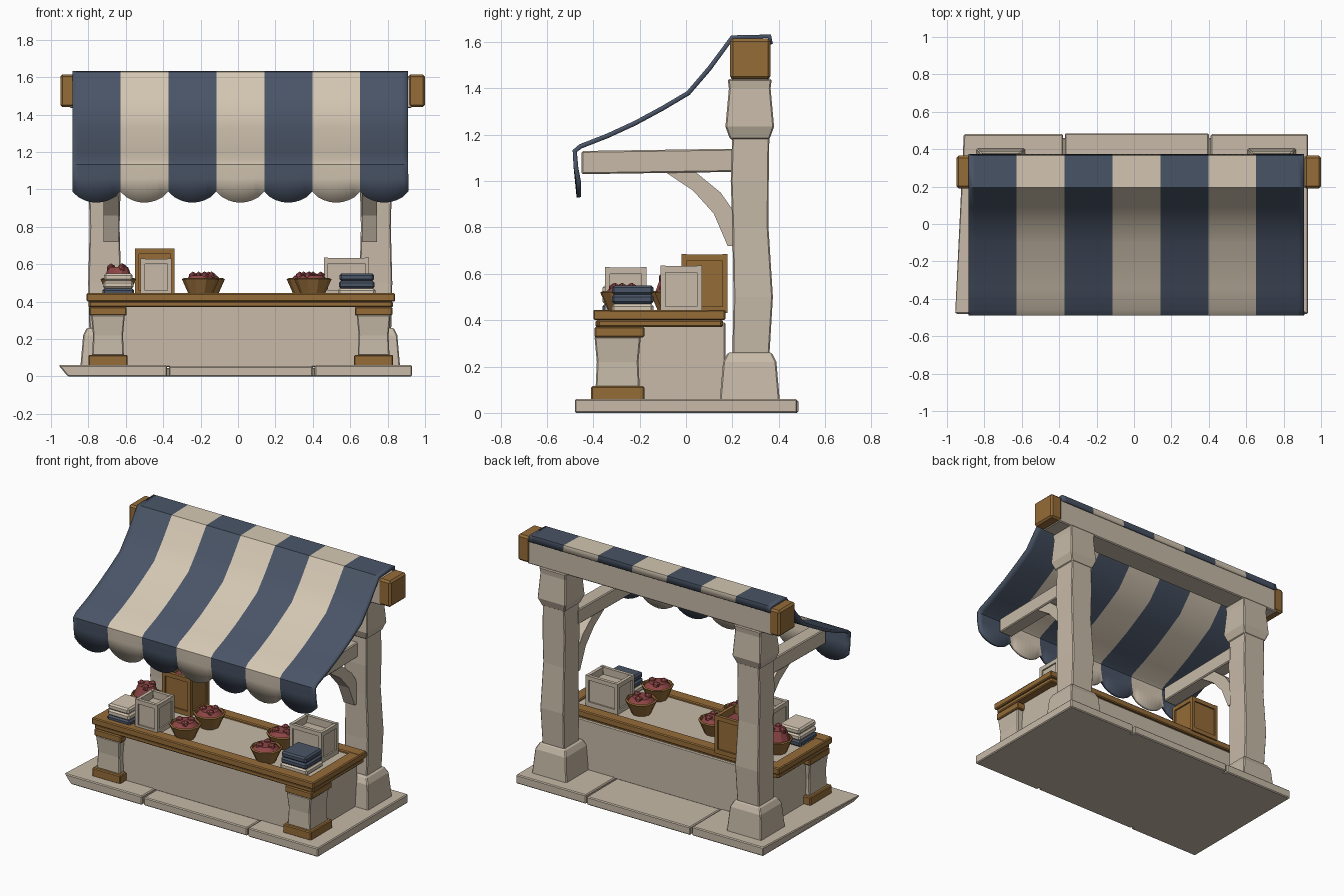
import bpy, bmesh, math
from mathutils import Vector

if "Cube" in bpy.data.objects:
    bpy.data.objects.remove(bpy.data.objects["Cube"])


def mat(name, rgb):
    m = bpy.data.materials.new(name)
    m.diffuse_color = (*rgb, 1)
    m.use_nodes = True
    m.node_tree.nodes["Principled BSDF"].inputs["Base Color"].default_value = m.diffuse_color
    return m


STONE = mat("warm_cream", (0.57, 0.49, 0.39))
CLOTH = mat("cloth_cream", (0.66, 0.57, 0.45))
NAVY = mat("navy_cloth", (0.068, 0.09, 0.135))
WOOD = mat("brown_wood", (0.30, 0.15, 0.04))
RED = mat("red_fruit", (0.27, 0.06, 0.06))


def finish(name, bm, mats, bevel=0.0, smooth=None):
    bmesh.ops.recalc_face_normals(bm, faces=bm.faces)
    me = bpy.data.meshes.new(name)
    bm.to_mesh(me)
    bm.free()
    for m in mats:
        me.materials.append(m)
    ob = bpy.data.objects.new(name, me)
    bpy.context.collection.objects.link(ob)
    if bevel:
        b = ob.modifiers.new("bevel", 'BEVEL')
        b.width, b.segments = bevel, 1
    if smooth:
        bpy.ops.object.select_all(action='DESELECT')
        ob.select_set(True)
        bpy.context.view_layer.objects.active = ob
        bpy.ops.object.shade_smooth_by_angle(angle=math.radians(smooth))
    return ob


def loft(name, sections, m, bevel=0.006):
    """Stack rectangles (z, x centre, y centre, half x, half y) into one solid."""
    bm = bmesh.new()
    rings = [[bm.verts.new((cx + a * hx, cy + b * hy, z))
              for a, b in ((-1, -1), (1, -1), (1, 1), (-1, 1))]
             for z, cx, cy, hx, hy in sections]
    bm.faces.new(rings[0])
    bm.faces.new(rings[-1])
    for r, t in zip(rings, rings[1:]):
        for i in range(4):
            bm.faces.new((r[i], r[(i + 1) % 4], t[(i + 1) % 4], t[i]))
    return finish(name, bm, [m], bevel)


def box(name, x, y, z, m, bevel=0.006):
    cx, cy, hx, hy = sum(x) / 2, sum(y) / 2, (x[1] - x[0]) / 2, (y[1] - y[0]) / 2
    return loft(name, [(z[0], cx, cy, hx, hy), (z[1], cx, cy, hx, hy)], m, bevel)


def side_extrude(name, pts, x0, x1, m, bevel=0.006):
    """Extrude a (y, z) outline along x."""
    bm = bmesh.new()
    a = [bm.verts.new((x0, y, z)) for y, z in pts]
    b = [bm.verts.new((x1, y, z)) for y, z in pts]
    bm.faces.new(a)
    bm.faces.new(b)
    n = len(pts)
    for i in range(n):
        bm.faces.new((a[i], a[(i + 1) % n], b[(i + 1) % n], b[i]))
    return finish(name, bm, [m], bevel)


# Paved base: three slabs, the left one with a chipped corner
box("base_core", (-0.89, 0.9), (-0.46, 0.46), (0, 0.045), STONE)
left = box("base_slab_left", (-0.91, -0.38), (-0.48, 0.48), (0, 0.06), STONE)
left.data.vertices[4].co.x = -0.96
box("base_slab_middle", (-0.37, 0.40), (-0.475, 0.485), (0, 0.055), STONE)
box("base_slab_right", (0.41, 0.93), (-0.48, 0.48), (0, 0.06), STONE)

# Counter body, top and wooden rim
box("counter_body", (-0.75, 0.77), (-0.345, 0.17), (0.05, 0.39), STONE)
box("counter_top", (-0.75, 0.77), (-0.34, 0.12), (0.38, 0.43), STONE, 0)
for name, y in (("front", (-0.40, -0.32)), ("back", (0.09, 0.17))):
    box("counter_rim_" + name, (-0.81, 0.84), y, (0.40, 0.445), WOOD)
    box("counter_trim_" + name, (-0.795, 0.825), (y[0] + 0.01, y[1] - 0.01), (0.37, 0.40), WOOD)
for name, x in (("left", (-0.81, -0.73)), ("right", (0.76, 0.84))):
    box("counter_rim_" + name, x, (-0.395, 0.165), (0.40, 0.443), WOOD)
    box("counter_trim_" + name, (x[0] + 0.01, x[1] - 0.01), (-0.38, 0.155), (0.37, 0.40), WOOD)

# Mirrored structure: counter legs, posts, arms and braces
for side, s in (("left", -1), ("right", 1)):
    lx = 0.015 + s * 0.71
    box("leg_foot_" + side, (lx - 0.105, lx + 0.105), (-0.41, -0.18), (0.055, 0.115), WOOD)
    loft("leg_block_" + side, [(0.11, lx, -0.295, 0.085, 0.095), (0.22, lx, -0.295, 0.08, 0.09),
                               (0.33, lx, -0.295, 0.09, 0.1)], STONE)
    box("leg_cap_" + side, (lx - 0.1, lx + 0.1), (-0.395, -0.18), (0.325, 0.372), WOOD)

    px = 0.012 + s * 0.725
    loft("post_base_" + side, [(0.05, px, 0.275, 0.13, 0.13), (0.22, px, 0.275, 0.115, 0.115),
                               (0.26, px, 0.275, 0.095, 0.095)], STONE)
    loft("post_shaft_" + side, [(0.25, px, 0.28, 0.082, 0.08), (0.5, px, 0.29, 0.088, 0.085),
                                (0.8, px, 0.278, 0.08, 0.078), (1.0, px, 0.275, 0.085, 0.082),
                                (1.22, px, 0.28, 0.08, 0.08)], STONE)
    loft("post_capital_" + side, [(1.18, px, 0.275, 0.085, 0.085), (1.235, px, 0.275, 0.105, 0.105),
                                  (1.40, px, 0.275, 0.095, 0.09), (1.44, px, 0.275, 0.1, 0.095)], STONE)

    ax = 0.012 + s * 0.69
    side_extrude("awning_arm_" + side, [(-0.45, 1.03), (0.22, 1.04), (0.22, 1.14), (-0.45, 1.13)],
                 ax - 0.05, ax + 0.05, STONE)
    side_extrude("brace_" + side, [(-0.09, 1.04), (0.03, 0.96), (0.12, 0.86), (0.18, 0.72), (0.22, 0.72),
                                   (0.22, 0.85), (0.15, 0.95), (0.04, 1.04)],
                 ax - 0.04, ax + 0.04, STONE, 0)

# Ridge beam with wooden ends
box("ridge_beam", (-0.9, 0.93), (0.195, 0.36), (1.435, 1.605), STONE)
box("beam_end_left", (-0.95, -0.87), (0.19, 0.365), (1.44, 1.615), WOOD, 0.012)
box("beam_end_right", (0.91, 1.0), (0.19, 0.365), (1.44, 1.615), WOOD, 0.012)

# Striped awning: sagging profile swept along x, ending in a scalloped valance
profile = [(0.365, 1.59), (0.36, 1.625), (0.2, 1.62), (0.1, 1.485), (0.01, 1.38), (-0.1, 1.315),
           (-0.22, 1.25), (-0.34, 1.195), (-0.455, 1.15), (-0.48, 1.13), (-0.475, 1.06)]
STRIPES, SUB, X0, X1 = 7, 8, -0.885, 0.91
bm = bmesh.new()
cols = []
for i in range(STRIPES * SUB + 1):
    x = X0 + (X1 - X0) * i / (STRIPES * SUB)
    drop = abs(math.sin(math.pi * i / SUB)) ** 0.7
    pts = profile + [(-0.462, 0.99 - 0.06 * drop)]
    cols.append([bm.verts.new((x, y, z)) for y, z in pts])
for i, (a, b) in enumerate(zip(cols, cols[1:])):
    for j in range(len(a) - 1):
        f = bm.faces.new((a[j], a[j + 1], b[j + 1], b[j]))
        f.material_index = (i // SUB) % 2
awning = finish("striped_awning", bm, [NAVY, CLOTH], smooth=35)
sol = awning.modifiers.new("thickness", 'SOLIDIFY')
sol.thickness, sol.offset = 0.02, 0


# Goods on the counter
def crate(name, x, y, z0, z1, m, fill):
    t = 0.022
    (xa, xb), (ya, yb) = x, y
    box(name + "_floor", (xa + .01, xb - .01), (ya + .01, yb - .01), (z0, z0 + 0.02), m, 0)
    for k, (px, py) in enumerate(((xa, ya), (xb - t, ya), (xb - t, yb - t), (xa, yb - t))):
        box(f"{name}_corner_{k}", (px, px + t), (py, py + t), (z0, z1), m, 0)
    for lvl, (za, zb) in (("low", (z0, z0 + 0.03)), ("high", (z1 - 0.03, z1 - 0.002))):
        for k, yy in enumerate((ya, yb - t)):
            box(f"{name}_rail_{lvl}_x{k}", (xa + t, xb - t), (yy, yy + t), (za, zb), m, 0)
        for k, xx in enumerate((xa, xb - t)):
            box(f"{name}_rail_{lvl}_y{k}", (xx, xx + t), (ya + t, yb - t), (za, zb), m, 0)
    # recessed side panels
    for k, yy in enumerate((ya + 0.01, yb - 0.018)):
        box(f"{name}_panel_x{k}", (xa + t, xb - t), (yy, yy + .008), (z0 + .02, z1 - .02), m, 0)
    for k, xx in enumerate((xa + 0.01, xb - 0.018)):
        box(f"{name}_panel_y{k}", (xx, xx + .008), (ya + t, yb - t), (z0 + .02, z1 - .02), m, 0)
    box(name + "_contents", (xa + t, xb - t), (ya + t, yb - t), (z0 + .02, z1 - .05), fill, 0)


crate("wood_crate", (-0.55, -0.34), (-0.02, 0.18), 0.43, 0.685, WOOD, RED)
crate("pale_crate_left", (-0.52, -0.355), (-0.35, -0.17), 0.43, 0.63, STONE, STONE)
crate("pale_crate_right", (0.46, 0.70), (-0.11, 0.07), 0.43, 0.635, STONE, STONE)


def bowl(name, cx, cy, r, rise=0.0):
    bm = bmesh.new()
    n = 10
    rings = []
    for rad, z in ((0.6, 0.43), (1, 0.52), (0.9, 0.525), (0.85, 0.51), (0.55, 0.54 + rise)):
        rings.append([bm.verts.new((cx + r * rad * math.cos(2 * math.pi * k / n),
                                    cy + r * rad * math.sin(2 * math.pi * k / n), z)) for k in range(n)])
    bm.faces.new(rings[0])
    for j, (a, b) in enumerate(zip(rings, rings[1:])):
        for k in range(n):
            f = bm.faces.new((a[k], a[(k + 1) % n], b[(k + 1) % n], b[k]))
            f.material_index = int(j == 3)
    bm.faces.new(rings[-1]).material_index = 1
    finish(name, bm, [WOOD, RED], smooth=30)
    # loose fruit heaped on top
    bm = bmesh.new()
    for k in range(3):
        a = 2.1 * k + cx * 5
        g = bmesh.ops.create_icosphere(bm, subdivisions=1, radius=r * 0.26)
        bmesh.ops.translate(bm, verts=g["verts"],
                            vec=Vector((cx + r * .42 * math.cos(a), cy + r * .42 * math.sin(a), .535 + rise)))
    finish(name + "_fruit", bm, [RED])


for name, cx, cy, r, rise in (("bowl_a", -0.20, -0.275, 0.1, 0), ("bowl_b", -0.17, -0.06, 0.1, 0),
                              ("bowl_c", 0.40, -0.27, 0.1, 0), ("bowl_d", 0.36, -0.04, 0.1, 0),
                              ("bowl_e", -0.64, -0.06, 0.095, 0.045)):
    bowl(name, cx, cy, r, rise)

# Folded cloth stacks
for name, cx, cy, hx, layers in (("cloth_stack_left", -0.64, -0.27, 0.085, (NAVY, CLOTH, CLOTH)),
                                 ("cloth_stack_right", 0.635, -0.23, 0.10, (CLOTH, NAVY, NAVY))):
    z = 0.43
    for k, m in enumerate(layers):
        h = 0.04
        box(f"{name}_{k}", (cx - hx + .004 * k, cx + hx - .004 * k), (cy - .09, cy + .09), (z, z + h), m, 0.01)
        z += h
